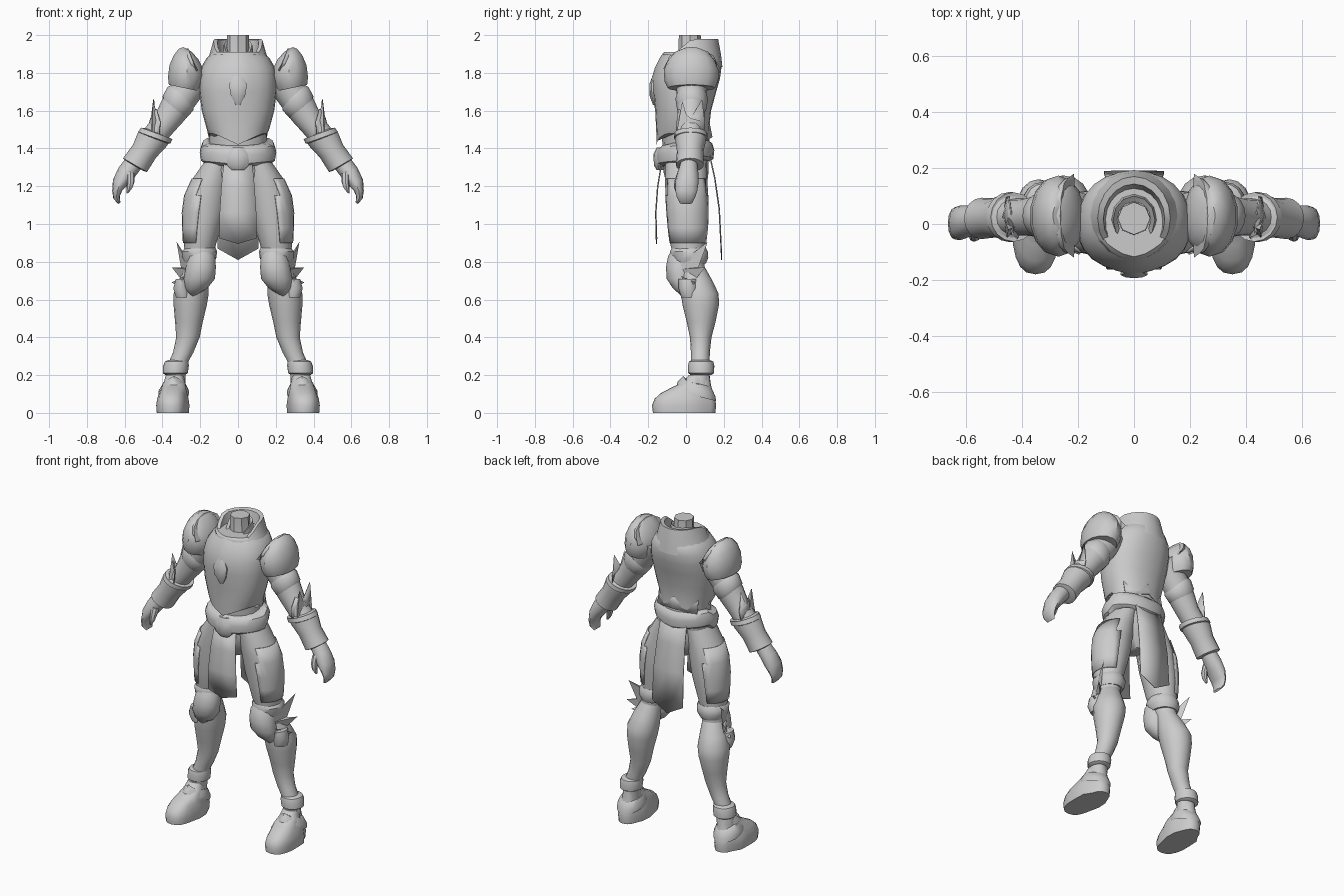
import bpy, bmesh, math
from mathutils import Vector

steel = bpy.data.materials.new("plain_grey")
steel.diffuse_color = (0.6, 0.6, 0.6, 1)


def finish(name, bm, mirror=False, thick=0, angle=40):
    bmesh.ops.recalc_face_normals(bm, faces=bm.faces)
    me = bpy.data.meshes.new(name)
    bm.to_mesh(me)
    bm.free()
    ob = bpy.data.objects.new(name, me)
    bpy.context.collection.objects.link(ob)
    me.materials.append(steel)
    bpy.ops.object.select_all(action='DESELECT')
    ob.select_set(True)
    bpy.context.view_layer.objects.active = ob
    bpy.ops.object.shade_smooth_by_angle(angle=math.radians(angle))
    if thick:
        ob.modifiers.new("Solidify", 'SOLIDIFY').thickness = thick
    if mirror:
        ob.modifiers.new("Mirror", 'MIRROR').use_axis[0] = True
    return ob


def loft(name, rings, n=16, mirror=False, power=1.0, shape=None, keep=None,
         thick=0, caps=True, angle=40):
    """Skin elliptical rings (x, y, z, rx, ry, tilt about y in degrees)."""
    bm = bmesh.new()
    loops = []
    for x, y, z, rx, ry, *t in rings:
        t = math.radians(t[0]) if t else 0
        loop = []
        for i in range(n):
            a = 2 * math.pi * i / n + math.pi / 2
            c, s = math.cos(a), math.sin(a)
            u = rx * math.copysign(abs(c) ** power, c)
            v = ry * math.copysign(abs(s) ** power, s)
            p = Vector((x + u * math.cos(t), y + v, z + u * math.sin(t)))
            loop.append(bm.verts.new(shape(p) if shape else p))
        loops.append(loop)
    for a, b in zip(loops, loops[1:]):
        for i in range(n):
            j = (i + 1) % n
            q = (a[i], a[j], b[j], b[i])
            if not keep or keep(sum((k.co for k in q), Vector()) / 4):
                bm.faces.new(q)
    if caps:
        bm.faces.new(loops[0])
        bm.faces.new(loops[-1])
    loose = [v for v in bm.verts if not v.link_faces]
    bmesh.ops.delete(bm, geom=loose, context='VERTS')
    return finish(name, bm, mirror, thick, angle)


def plate(name, rows, mirror=False, thick=0.006):
    """Sheet through rows of points with equal length."""
    bm = bmesh.new()
    vs = [[bm.verts.new(p) for p in r] for r in rows]
    for a, b in zip(vs, vs[1:]):
        for i in range(len(a) - 1):
            bm.faces.new((a[i], a[i + 1], b[i + 1], b[i]))
    return finish(name, bm, mirror, thick)


def spike(name, base, tip, mirror=True):
    """Thin pointed fin with a triangular base."""
    bm = bmesh.new()
    b = [bm.verts.new(p) for p in base]
    t = bm.verts.new(tip)
    bm.faces.new(b)
    for i in range(3):
        bm.faces.new((b[i], b[(i + 1) % 3], t))
    return finish(name, bm, mirror, 0, 20)


# Breastplate: pointed lower edge in front, full chest and high back
def chest_shape(p):
    if p.z < 1.5 and p.y < 0:
        p.z += 0.06 * min(1, abs(p.x) / 0.13) - 0.02
    if p.z > 1.62 and p.y < -0.1:
        p.y -= 0.012 * max(0, 1 - abs(p.x) / 0.08)
    return p


loft("breastplate", [(0, -0.015, 1.44, .155, .14), (0, -0.018, 1.5, .165, .14),
                     (0, -0.015, 1.6, .192, .148), (0, -0.005, 1.7, .205, .165),
                     (0, 0.005, 1.77, .205, .175), (0, 0.018, 1.83, .195, .17),
                     (0, 0.028, 1.88, .165, .155), (0, 0.025, 1.91, .13, .13)],
     n=24, power=0.9, shape=chest_shape)
loft("chest_ridge", [(0, -.165, 1.63, .012, .01), (0, -.175, 1.68, .04, .018),
                     (0, -.178, 1.74, .05, .016), (0, -.165, 1.79, .02, .01)], n=10)
loft("waist", [(0, 0, 1.28, .15, .12), (0, 0, 1.38, .15, .12), (0, -.005, 1.48, .155, .125)])
plate("back_tail", [[(x, .13 - abs(x) * .35 - d, z - abs(x) * .2) for x in (-.14, -.07, 0, .07, .14)]
                    for d, z in ((.01, 1.56), (-.01, 1.46))])


# Collar: high at the back, dropping to a notch in front
def collar_shape(p):
    if p.z > 1.9 and p.y < 0.03:
        p.z -= 0.85 * (0.03 - p.y)
    return p


loft("collar", [(0, .025, 1.83, .185, .168), (0, .03, 1.9, .15, .155), (0, .02, 1.98, .13, .15),
                (0, .018, 1.975, .11, .125), (0, .015, 1.86, .095, .1)],
     n=20, shape=collar_shape, caps=False)
loft("inner_collar", [(0, .015, 1.84, .09, .1), (0, .015, 1.965, .075, .085), (0, .015, 1.95, .06, .065)],
     n=12, caps=False, shape=collar_shape)
loft("neck", [(0, .02, 1.82, .075, .075), (0, .02, 1.9, .06, .06), (0, .02, 2.0, .058, .058)], n=8)


# Belt with buckle, and pelvis beneath
def belt_shape(p):
    p.z += 0.1 * (abs(p.x) - 0.1) + (0.03 if p.y > 0.02 else 0)
    return p


loft("belt", [(0, -.005, 1.31, .17, .13), (0, -.005, 1.325, .195, .15), (0, -.005, 1.37, .203, .155),
              (0, -.005, 1.405, .19, .145), (0, -.005, 1.42, .165, .125)], n=24, shape=belt_shape)
loft("buckle", [(0, -.135, 1.285, .035, .02), (0, -.14, 1.31, .06, .03), (0, -.14, 1.37, .062, .032),
                (0, -.135, 1.405, .035, .02)], n=10)
loft("pelvis", [(0, .005, 1.13, .04, .06), (0, .005, 1.2, .14, .105), (0, 0, 1.28, .185, .12),
                (0, 0, 1.36, .165, .12)], n=20)

# Hanging cloths
for nm, prof, tip in (("front_cloth", [(.075, -.13, 1.33), (.088, -.152, 1.2), (.097, -.162, 1.06),
                                       (.1, -.158, .925)], .03),
                      ("back_cloth", [(.09, .12, 1.4), (.098, .155, 1.24), (.105, .178, 1.08),
                                      (.108, .19, .87)], .06)):
    plate(nm, [[(-w, y, z), (0, y * 1.01, z - (tip if k == 3 else 0)), (w, y, z)]
               for k, (w, y, z) in enumerate(prof)])

# Legs
thigh = [(.1, 0, 1.34, .07, .11), (.137, 0, 1.24, .103, .112), (.165, .005, 1.15, .115, .113),
         (.178, .008, 1.06, .114, .11), (.19, .01, .98, .1, .105), (.2, .01, .9, .086, .095),
         (.21, .02, .8, .07, .078), (.225, .03, .72, .06, .07)]
loft("thigh", thigh, mirror=True)
loft("thigh_plate", [(x, y, z, rx + .006, ry + .006) for x, y, z, rx, ry in thigh[1:6]], n=24,
     mirror=True, caps=False, thick=.006,
     keep=lambda c: c.x > (.2 if c.z > 1.12 else .215) and c.z < 1.22 + .2 * (c.x - .2))
loft("knee_band", [(.207, .02, .79, .075, .085), (.205, .02, .82, .09, .098),
                   (.203, .015, .855, .093, .1), (.2, .015, .875, .08, .09)], mirror=True)
loft("knee_pad", [(.24, -.005, .62, .015, .02), (.222, -.02, .66, .06, .05), (.205, -.03, .71, .083, .072),
                  (.197, -.032, .77, .08, .074), (.193, -.025, .83, .072, .07),
                  (.19, -.02, .88, .04, .045)], n=12, mirror=True, angle=50)
loft("shin", [(.215, .03, .78, .06, .065), (.235, .055, .7, .08, .085), (.248, .073, .63, .093, .1),
              (.253, .078, .57, .088, .096), (.26, .08, .48, .073, .076), (.265, .078, .4, .062, .057),
              (.29, .076, .32, .054, .05), (.325, .075, .25, .05, .05), (.335, .07, .12, .055, .055)],
     mirror=True)
loft("shin_side_guard", [(.29, .02, .61, .04, .045), (.3, .01, .66, .045, .05), (.295, .01, .71, .035, .05)],
     n=10, mirror=True)
spike("knee_fin", [(.265, -.05, .78), (.295, .05, .73), (.27, .03, .82)], (.325, .115, .905))
spike("knee_side_fin", [(.26, -.04, .76), (.28, .03, .68), (.27, .03, .77)], (.35, .1, .77))
spike("knee_lower_fin", [(.27, -.04, .73), (.28, .04, .69), (.27, 0, .65)], (.352, .05, .69))

# Boots
loft("ankle_ring", [(.333, .08, .2, .05, .052), (.332, .08, .21, .066, .068), (.328, .08, .25, .068, .07),
                    (.325, .08, .272, .062, .064), (.323, .08, .28, .045, .048)], mirror=True)


def foot_shape(p):
    if p.y < -.06:
        p.x = .352 + (p.x - .345) * .95
    elif p.y > .06:
        p.x = .34 + (p.x - .345) * .82
    return p


loft("shoe", [(.345, -.01, 0, .085, .165), (.345, -.01, .04, .088, .17), (.345, -.006, .075, .083, .16),
              (.343, .005, .105, .074, .138), (.34, .03, .135, .066, .105), (.338, .055, .16, .058, .075),
              (.336, .07, .2, .048, .055)], n=20, power=.8, mirror=True, shape=foot_shape)


def cuff_shape(p):
    p.z += .25 * (.07 - p.y) + .025 * max(0, 1 - abs(p.x - .34) / .05) * (p.y < 0)
    return p


loft("shoe_cuff", [(.342, .055, .085, .08, .105), (.34, .055, .11, .082, .1), (.338, .06, .15, .062, .075),
                   (.337, .065, .155, .048, .055)], mirror=True, shape=cuff_shape, caps=False)

# Arms
loft("upper_arm", [(.2, .03, 1.8, .08, .085, 40), (.27, .03, 1.71, .085, .08, 42),
                   (.345, .028, 1.6, .08, .074, 42), (.39, .025, 1.53, .066, .066, 40),
                   (.44, .025, 1.47, .065, .065, 38)], mirror=True)
loft("arm_band", [(.295, .03, 1.68, .082, .08, 42), (.305, .03, 1.663, .092, .086, 42),
                  (.335, .03, 1.62, .086, .08, 42), (.345, .03, 1.605, .07, .07, 42)], mirror=True)
loft("gauntlet", [(.425, .025, 1.485, .06, .06, 25), (.435, .025, 1.475, .085, .082, 22),
                  (.455, .025, 1.445, .084, .082, 24), (.495, .022, 1.385, .07, .07, 28),
                  (.545, .02, 1.312, .073, .074, 30), (.548, .02, 1.308, .055, .058, 30)], mirror=True)
loft("gauntlet_rim", [(.433, .025, 1.477, .06, .06, 20), (.43, .025, 1.48, .088, .088, 20),
                      (.443, .025, 1.457, .091, .09, 20), (.45, .025, 1.448, .07, .07, 20)], mirror=True)
plate("elbow_guard", [[(.42, -.055, 1.46), (.48, .02, 1.5), (.46, .095, 1.47)],
                      [(.415, -.05, 1.54), (.465, .025, 1.56), (.45, .1, 1.54)],
                      [(.435, -.04, 1.61), (.44, .025, 1.56), (.45, .085, 1.66)]], mirror=True)
spike("elbow_fin", [(.4, .0, 1.5), (.455, -.05, 1.48), (.47, .03, 1.49)], (.45, -.02, 1.65))

# Shoulder guards: domed shell with a raised upper rim
loft("shoulder_guard", [(.285, .028, 1.72, .085, .125, 12), (.28, .028, 1.755, .096, .142, 14),
                        (.27, .028, 1.81, .1, .145, 18), (.265, .028, 1.86, .085, .128, 22),
                        (.262, .03, 1.9, .06, .095, 28), (.268, .03, 1.925, .025, .045, 28)],
     n=14, mirror=True, angle=35)
loft("shoulder_rim", [(.215, .03, 1.82, .012, .15, 70), (.235, .03, 1.85, .085, .135, 70),
                      (.25, .03, 1.85, .085, .13, 70), (.275, .03, 1.84, .06, .1, 70)], n=12, mirror=True)

# Hands: curled mitt with thumb
loft("hand", [(.55, .015, 1.325, .05, .045, 30), (.588, .01, 1.275, .05, .055, 25),
              (.618, .005, 1.225, .045, .062, 12), (.64, .002, 1.175, .026, .058, 0),
              (.643, 0, 1.14, .018, .048, -20), (.628, 0, 1.11, .007, .032, -40)], n=12, mirror=True)
loft("thumb", [(.568, -.02, 1.275, .025, .025, 25), (.568, -.042, 1.225, .02, .02, 10),
               (.575, -.047, 1.19, .015, .016), (.585, -.045, 1.163, .005, .007, -10)], n=8, mirror=True)
